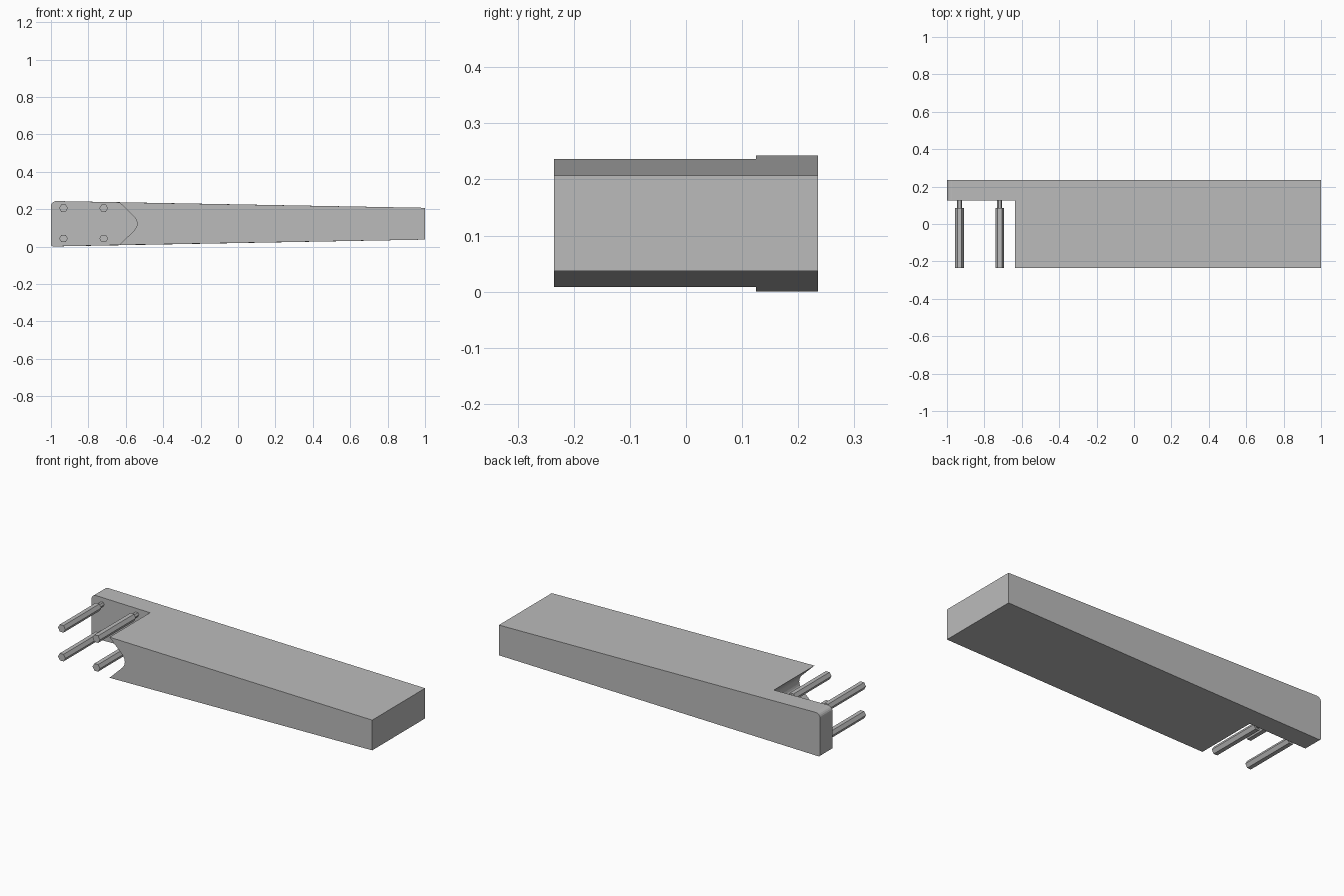
import bpy, bmesh, math

if "Cube" in bpy.data.objects:
    bpy.data.objects.remove(bpy.data.objects["Cube"])

grey = bpy.data.materials.new("plain grey")
grey.diffuse_color = (0.5, 0.5, 0.5, 1)
grey.use_nodes = True
grey.node_tree.nodes["Principled BSDF"].inputs["Base Color"].default_value = grey.diffuse_color


def finish(bm, name):
    bmesh.ops.recalc_face_normals(bm, faces=bm.faces)
    mesh = bpy.data.meshes.new(name)
    bm.to_mesh(mesh)
    bm.free()
    mesh.materials.append(grey)
    obj = bpy.data.objects.new(name, mesh)
    bpy.context.collection.objects.link(obj)
    return obj


def arc(cx, cz, r, a0, a1, n):
    """Points on an arc in the XZ plane, angles in degrees."""
    steps = [math.radians(a0 + (a1 - a0) * i / n) for i in range(n + 1)]
    return [(cx + r * math.cos(a), cz + r * math.sin(a)) for a in steps]


# Tapered arm: the rear plate and front block share one solid, stepped at y = STEP
FRONT, STEP, BACK = -0.235, 0.125, 0.235
top_end, bottom_end = (1.0, 0.207), (1.0, 0.037)
top_notch, bottom_notch = (-0.635, 0.2365), (-0.635, 0.008)
notch = [bottom_notch, (-0.555, 0.086)] + \
    arc(-0.592, 0.1225, 0.052, -36, 36, 6)[1:-1] + [(-0.555, 0.159), top_notch]
rounded_end = arc(-0.972, 0.215, 0.028, 90, 180, 5) + \
    arc(-0.988, 0.0125, 0.012, 180, 270, 3)

bm = bmesh.new()


def row(points, y):
    return [bm.verts.new((x, y, z)) for x, z in points]


def walls(a, b):
    for i in range(len(a) - 1):
        bm.faces.new((a[i], a[i + 1], b[i + 1], b[i]))


block = [bottom_end, top_end, top_notch] + notch[-2:0:-1] + [bottom_notch]
plate = [bottom_end, top_end] + rounded_end

front = row(block, FRONT)
bm.faces.new(front)
rear = row(plate, BACK)
bm.faces.new(rear)
step = row(block, STEP)                      # notch outline where it meets the plate
end = row(rounded_end, STEP)
walls(front[2:], step[2:])                   # notch surface
bm.faces.new(step[2:] + end[::-1])           # exposed face of the plate
walls(end, rear[2:])                         # rounded end of the plate
# Flush top, underside and tip
bm.faces.new((front[1], front[2], step[2], end[0], rear[2], rear[1]))
bm.faces.new((front[0], rear[0], rear[-1], end[-1], step[-1], front[-1]))
bm.faces.new((front[0], front[1], rear[1], rear[0]))
bmesh.ops.delete(bm, geom=[v for v in bm.verts if not v.link_faces], context='VERTS')
finish(bm, "tapered_arm")


# Four hexagonal pins with narrow necks seated in the plate
def hex_pin(name, x, z):
    bm = bmesh.new()
    sections = [(0.023, FRONT), (0.023, 0.085), (0.0135, 0.085), (0.0135, STEP)]
    rings = [[bm.verts.new((x + r * math.cos(k * math.pi / 3), y,
                            z + r * math.sin(k * math.pi / 3))) for k in range(6)]
             for r, y in sections]
    bm.faces.new(rings[0])
    bm.faces.new(rings[-1])
    for a, b in zip(rings, rings[1:]):
        for k in range(6):
            n = (k + 1) % 6
            bm.faces.new((a[k], a[n], b[n], b[k]))
    finish(bm, name)


for side, x in (("outer", -0.933), ("inner", -0.718)):
    for level, z in (("lower", 0.043), ("upper", 0.205)):
        hex_pin(f"{level}_{side}_pin", x, z)
